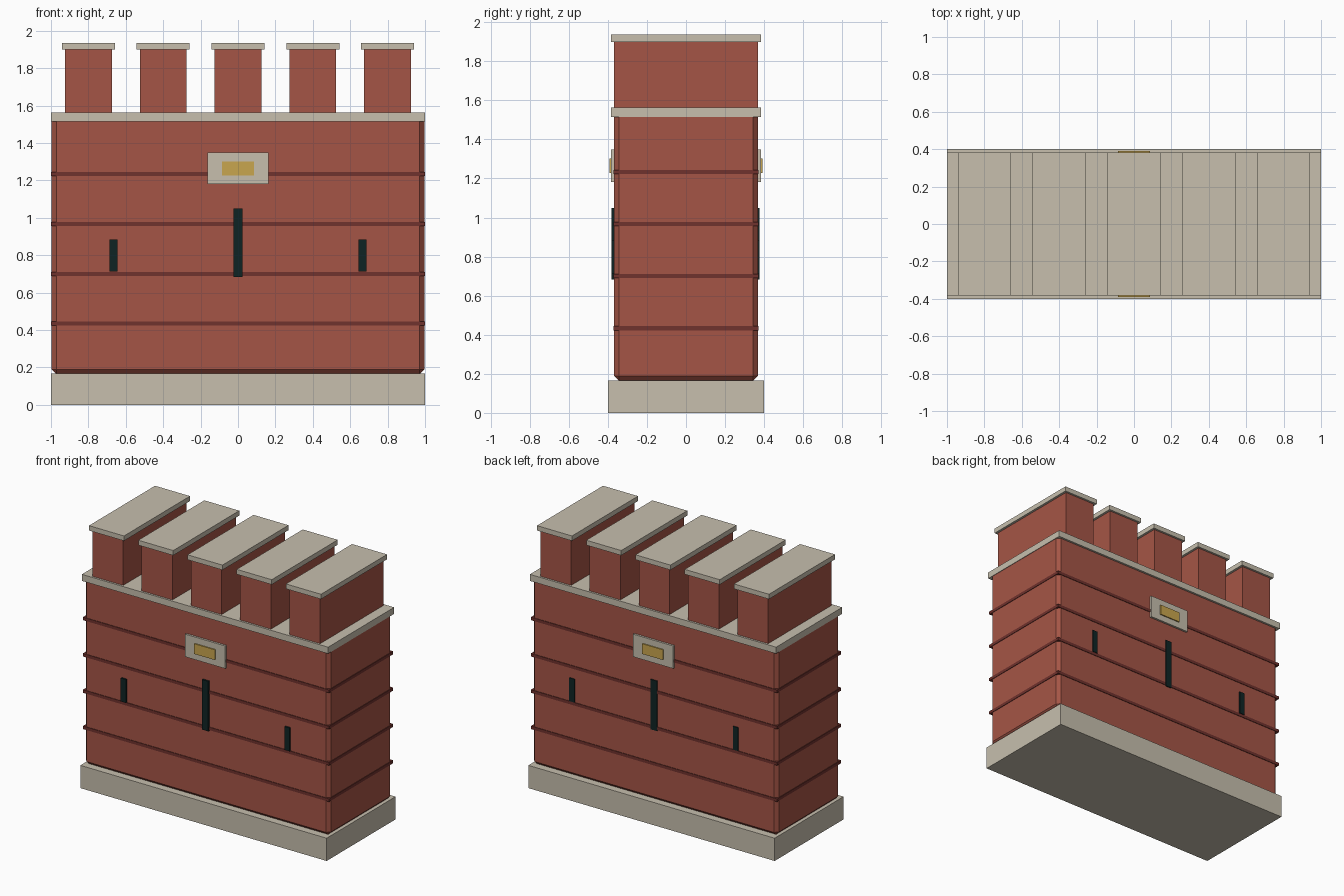
import bpy

if "Cube" in bpy.data.objects:
    bpy.data.objects.remove(bpy.data.objects["Cube"])


def material(name, rgb):
    """Flat colour from 0-255 sRGB values."""
    m = bpy.data.materials.new(name)
    lin = [((c / 255 + 0.055) / 1.055) ** 2.4 for c in rgb]
    m.diffuse_color = (*lin, 1.0)
    m.use_nodes = True
    m.node_tree.nodes["Principled BSDF"].inputs["Base Color"].default_value = m.diffuse_color
    return m


STONE = material("pale stone", (199, 191, 174))
BRICK = material("red brick", (165, 85, 70))
DARK = material("dark brick", (112, 50, 45))
SLIT = material("slit black", (15, 36, 36))
GOLD = material("gold", (201, 166, 78))


def box(name, x, y, z, mat, chamfer=0):
    """Box from (min, max) ranges on each axis."""
    bpy.ops.mesh.primitive_cube_add(
        size=1, location=[(a + b) / 2 for a, b in (x, y, z)])
    ob = bpy.context.object
    ob.name = name
    ob.scale = [b - a for a, b in (x, y, z)]
    bpy.ops.object.transform_apply(location=False, rotation=False, scale=True)
    ob.data.materials.append(mat)
    if chamfer:
        mod = ob.modifiers.new("chamfer", "BEVEL")
        mod.width = chamfer
        mod.segments = 1
    return ob


def around(c, half):
    return (c - half, c + half)


# Plinth, chamfered wall and coping slab
box("plinth", (-1, 1), (-0.4, 0.4), (0, 0.167), STONE)
box("wall", (-0.996, 0.996), (-0.368, 0.368), (0.165, 1.545), BRICK, 0.025)
box("coping", (-1, 1), (-0.383, 0.383), (1.515, 1.563), STONE)

# Thin dark courses
for i in range(4):
    box(f"course_{i + 1}", (-1, 1), (-0.372, 0.372),
        around(0.434 + 0.2665 * i, 0.011), DARK)

# Battlements with caps
for i in range(5):
    x = -0.8 + 0.4 * i
    box(f"merlon_{i + 1}", around(x, 0.125), (-0.368, 0.368), (1.563, 1.9), BRICK)
    box(f"merlon_cap_{i + 1}", around(x, 0.142), (-0.383, 0.383), (1.9, 1.936), STONE)

# Arrow slits and plaque on front and back
for side, s, slit_y in (("front", -1, 0.381), ("back", 1, 0.375)):
    def depth(outer):
        return tuple(sorted((s * 0.36, s * outer)))
    box(f"{side}_centre_slit", around(0, 0.025), depth(slit_y), (0.683, 1.05), SLIT)
    for k, label in ((-1, "left"), (1, "right")):
        box(f"{side}_{label}_slit", around(k * 0.665, 0.021), depth(slit_y),
            (0.713, 0.884), SLIT)
    box(f"{side}_plaque", around(0, 0.164), depth(0.383), (1.182, 1.348), STONE)
    box(f"{side}_plaque_inlay", around(0, 0.085), depth(0.391), (1.227, 1.302), GOLD)
